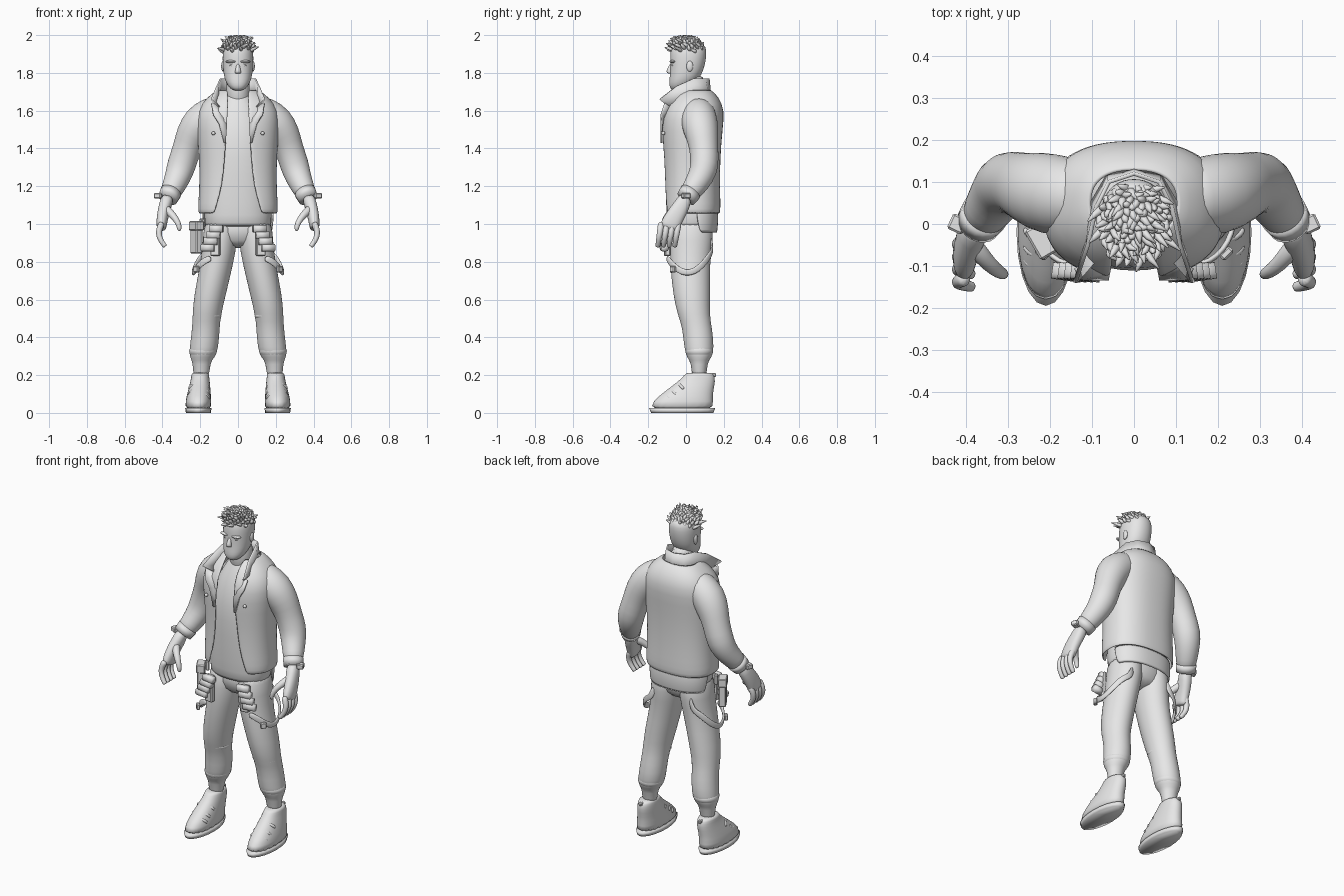
import bpy, bmesh, random
from math import sin, cos, pi, radians, sqrt
from mathutils import Vector, Matrix

random.seed(4)
if "Cube" in bpy.data.objects:
    bpy.data.objects.remove(bpy.data.objects["Cube"], do_unlink=True)

colour = (.8, .8, .8, 1)
grey = bpy.data.materials.new("light_grey")
grey.use_nodes = True
grey.diffuse_color = colour
for node in grey.node_tree.nodes:
    if node.type == 'BSDF_PRINCIPLED':
        node.inputs["Base Color"].default_value = colour

SIDE, UP, DIAGONAL = Vector((1, 0, 0)), Vector((0, 0, 1)), Vector((1, 1, 1))


def finish(name, bm, mirror=False, levels=0, solid=0, bevel=0, smooth=True):
    bmesh.ops.recalc_face_normals(bm, faces=bm.faces[:])
    mesh = bpy.data.meshes.new(name)
    bm.to_mesh(mesh)
    bm.free()
    mesh.materials.append(grey)
    for polygon in mesh.polygons:
        polygon.use_smooth = smooth
    ob = bpy.data.objects.new(name, mesh)
    bpy.context.scene.collection.objects.link(ob)
    if mirror:
        ob.modifiers.new("mirror", 'MIRROR')
    if solid:
        thickness = ob.modifiers.new("thickness", 'SOLIDIFY')
        thickness.thickness, thickness.offset = solid, 0
    if bevel:
        ob.modifiers.new("bevel", 'BEVEL').width = bevel
    if levels:
        ob.modifiers.new("subdivision", 'SUBSURF').levels = levels
        ob.modifiers["subdivision"].render_levels = levels


def power(value, p):
    return (1 if value >= 0 else -1) * abs(value) ** (2 / p)


def skin(bm, rows):
    """Join rows of points with quads and return the rows of vertices."""
    rows = [[bm.verts.new(point) for point in row] for row in rows]
    for a, b in zip(rows, rows[1:]):
        for k in range(len(a) - 1):
            bm.faces.new((a[k], a[k + 1], b[k + 1], b[k]))
    return rows


def add_loft(bm, rings, n, upright, ref, p, depth):
    """Rings are (x, y, z, radius) and, for open wraps, half the front gap in degrees."""
    centres = [Vector(ring[:3]) for ring in rings]
    is_open = len(rings[0]) > 4
    rows = []
    for i, ring in enumerate(rings):
        u, v = SIDE, UP.cross(SIDE)
        if not upright:
            t = (centres[min(i + 1, len(rings) - 1)] - centres[max(i - 1, 0)]).normalized()
            u = (ref - t * ref.dot(t)).normalized()
            v = t.cross(u)
        ratio = depth[0] + (depth[1] - depth[0]) * i / (len(rings) - 1)
        gap = radians(ring[4]) if is_open else 0
        angles = [gap + 2 * (pi - gap) * k / n for k in range(n + 1)]
        rows.append([centres[i] + ring[3] * (u * power(sin(a), p) - v * ratio * power(cos(a), p))
                     for a in angles])
    rows = skin(bm, rows)
    if not is_open:
        bmesh.ops.remove_doubles(bm, verts=[row[k] for row in rows for k in (0, n)], dist=.00001)
        bmesh.ops.holes_fill(bm, edges=[e for e in bm.edges if e.is_boundary], sides=0)


def loft(name, paths, n=20, upright=False, ref=SIDE, p=2, depth=(1, 1), levels=1, **kw):
    bm = bmesh.new()
    for rings in paths:
        add_loft(bm, rings, n, upright, ref, p, depth)
    finish(name, bm, levels=levels, **kw)


def sheet(name, rows, **kw):
    bm = bmesh.new()
    skin(bm, rows)
    finish(name, bm, mirror=True, solid=.01, **kw)


def placed(centre, size, turn=0):
    return Matrix.Translation(centre) @ Matrix.Rotation(radians(turn), 4, 'Z') @ Matrix.Diagonal((*size, 1))


def box(name, centre, size, turn=0, mirror=True):
    bm = bmesh.new()
    bmesh.ops.create_cube(bm, size=1, matrix=placed(centre, size, turn))
    finish(name, bm, mirror=mirror, bevel=.005, smooth=False)


def ball(name, centre, size, mirror=False):
    bm = bmesh.new()
    bmesh.ops.create_uvsphere(bm, u_segments=16, v_segments=10, radius=1, matrix=placed(centre, size))
    finish(name, bm, mirror=mirror)


# Trousers, bunched above the ankles
loft("trouser_hips", [[(0, .03, 1.06, .17), (0, .03, .95, .18), (0, .03, .87, .13)]],
     upright=True, depth=(.64, .6))
loft("trouser_legs", [[(.09, .03, 1.06, .09), (.095, .03, .9, .092), (.11, .02, .8, .088), (.15, .03, .62, .085),
                       (.165, .04, .52, .076), (.17, .06, .45, .073), (.18, .07, .34, .078),
                       (.19, .07, .29, .066), (.193, .07, .27, .045), (.195, .07, .17, .044)]],
     upright=True, depth=(1.3, .9), mirror=True)
loft("trouser_folds", [[(.162, .035, .53, .07), (.163, .037, .515, .08), (.165, .04, .49, .07)],
                       [(.182, .07, .36, .066), (.184, .07, .33, .08), (.188, .07, .29, .066)]],
     upright=True, depth=(1, 1), mirror=True)

# High-top shoes, with bands over the instep
loft("shoe_soles", [[(.21, -.02, 0, .066), (.21, -.02, .025, .07)]],
     upright=True, depth=(2.5, 2.5), levels=0, mirror=True)
loft("shoe_uppers", [[(.21, -.02, .01, .07), (.21, -.02, .06, .07), (.205, .02, .12, .06),
                      (.2, .06, .17, .051), (.2, .07, .2, .047), (.2, .07, .215, .045)]],
     upright=True, p=2.2, depth=(2.5, 1.5), mirror=True)
arc = [pi * k / 6 for k in range(7)]
loft("shoe_bands", [[(.205 + .055 * cos(a), y + .03 - .03 * sin(a), .155 + .75 * y + .03 * sin(a), .009) for a in arc]
                    for y in (-.11, -.08, -.04)], n=8, ref=UP, mirror=True)
box("heel_tabs", (.2, .145, .2), (.02, .03, .02))

# Shirt
loft("shirt", [[(0, .03, .985, .175), (0, .03, .99, .18), (0, .03, 1.1, .18), (0, .03, 1.25, .175),
                (0, .03, 1.45, .17), (0, .04, 1.6, .12), (0, .04, 1.67, .07), (0, .04, 1.69, .064)]],
     upright=True, p=2.3, depth=(.67, 1))
loft("shirt_tail", [[(0, .03, 1.07, .19, 95), (0, .03, .95, .185, 105)]],
     upright=True, p=2.4, depth=(.72, .72), solid=.01)

# Open jacket with turned-up collar
loft("jacket_body", [[(0, .03, 1.055, .205, 33), (0, .03, 1.1, .207, 29), (0, .03, 1.2, .2, 20),
                      (0, .03, 1.35, .2, 16), (0, .03, 1.5, .215, 12), (0, .04, 1.6, .215, 11),
                      (0, .05, 1.67, .16, 14), (0, .05, 1.71, .1, 30)]],
     n=32, upright=True, p=2.4, depth=(.71, .76), solid=.01)
loft("jacket_sleeves", [[(.1, .06, 1.6, .085), (.14, .065, 1.585, .09), (.2, .07, 1.54, .1), (.245, .085, 1.47, .088),
                         (.27, .095, 1.4, .075), (.3, .1, 1.31, .078), (.318, .08, 1.25, .07),
                         (.345, .04, 1.19, .06), (.37, 0, 1.14, .05)]], mirror=True)
loft("sleeve_cuffs", [[(.355, .025, 1.17, .058), (.372, 0, 1.135, .053)]], levels=0, mirror=True)
box("cuff_tabs", (.42, 0, 1.15), (.04, .04, .03), 25)
sheet("jacket_collar", [((0, .13, 1.67), (0, .12, 1.77)), ((.06, .12, 1.66), (.06, .1, 1.77)),
                        ((.1, .05, 1.65), (.09, .04, 1.77)), ((.1, 0, 1.63), (.11, -.05, 1.73)),
                        ((.08, -.07, 1.6), (.14, -.14, 1.66))])
sheet("jacket_lapels", [((.08, -.07, 1.61), (.14, -.11, 1.64)), ((.06, -.11, 1.55), (.13, -.13, 1.58)),
                        ((.06, -.13, 1.5), (.1, -.13, 1.53)), ((.065, -.13, 1.43), (.075, -.13, 1.43))])
ball("jacket_buttons", (.13, -.12, 1.48), (.01, .01, .01), mirror=True)

# Hands with curled fingers
loft("palms", [[(.37, 0, 1.15, .034), (.385, -.02, 1.1, .034), (.4, -.06, 1.04, .031), (.405, -.085, .99, .028),
                (.405, -.09, .97, .022)]], p=2.3, depth=(1, 2.2), mirror=True)
loft("fingers", [[(.4 + .03 * sin(3 * t) - .02 * t, y - .02 * t, 1.01 - .13 * t, .019 - .006 * t)
                  for t in (0, .2, .4, .6, .8, .95, 1)] for y in (-.13, -.1, -.07, -.04)], n=10, mirror=True)
loft("thumbs", [[(.39, -.04, 1.09, .026), (.36, -.08, 1.06, .022), (.33, -.11, 1.03, .018),
                 (.31, -.12, .99, .015), (.31, -.12, .96, .01)]], n=10, mirror=True)

# Head and face
loft("neck", [[(0, .04, 1.6, .07), (0, .03, 1.7, .062), (0, .03, 1.8, .062)]], upright=True, depth=(1, 1.2))
loft("head", [[(0, -.05, 1.705, .02), (0, -.04, 1.72, .045), (0, -.02, 1.75, .066), (0, 0, 1.79, .077),
               (0, .01, 1.85, .082), (0, .012, 1.9, .083), (0, .015, 1.94, .076), (0, .015, 1.965, .05)]],
     upright=True, p=2.2, depth=(1, 1.25))
loft("nose", [[(0, -.075, 1.85, .008), (0, -.085, 1.83, .011), (0, -.09, 1.805, .018), (0, -.08, 1.795, .016)]],
     n=12, upright=True)
for name, height in (("upper_lip", 1.77), ("lower_lip", 1.76)):
    ball(name, (0, -.07, height), (.025, .016, .006))
ball("chin", (0, -.06, 1.73), (.026, .02, .016))
ball("eyes", (.033, -.07, 1.84), (.012, .008, .006), mirror=True)
ball("eyebrows", (.035, -.07, 1.86), (.032, .018, .008), mirror=True)
ball("ears", (.08, .02, 1.835), (.009, .018, .028), mirror=True)

# Twisted hair locks spiralling over the crown
locks = []
count = 120
for i in range(count):
    r, a = sqrt(i / count), 2.4 * i
    rise = sqrt(1 - r * r)
    base = Vector((.07 * r * cos(a), .015 + .08 * r * sin(a), 1.9 + .06 * rise))
    out = Vector((.7 * r * cos(a), .5 * r * sin(a) - .4, .8 * rise + .3))
    sway = Vector((random.uniform(-.6, .8), random.uniform(-.7, .3), random.uniform(-.3, .3)))
    path = [base, base + out * .024, base + out * .035 + sway * .01, base + out * .045 + sway * .03]
    locks.append([(p.x, p.y, min(p.z, 1.993), size) for p, size in zip(path, (.009, .01, .008, .002))])
loft("hair_locks", locks, n=7, ref=DIAGONAL, levels=0)

# Sagging thigh straps, cartridge loops and hip pouch
sweep = [pi * (k / 8 - .5) for k in range(9)]
sag = [(.14 + .1 * cos(a), .02 + .12 * sin(a), .74 + .1 * sin(a) ** 2 + .02 * sin(a), .018) for a in sweep]
loft("thigh_straps", [sag + [(.12, .13, .93, .016)]], n=8, ref=UP, p=4, depth=(.4, .4), mirror=True)
box("strap_buckles", (.22, -.07, .76), (.035, .02, .035), 45)
loft("cartridge_loops", [[(x, -.12, 1.15 - 2.2 * x, .02), (x + .07, -.11, 1.15 - 2.2 * x, .02)]
                         for x in (.08, .095, .11, .125)], n=14, ref=UP, p=2.6, levels=0, mirror=True)
box("cartridge_backing", (.12, -.1, .91), (.05, .03, .16), 8)
box("hip_pouch", (-.22, -.04, .92), (.04, .07, .15), 30, mirror=False)
box("hip_pouch_flap", (-.22, -.04, .99), (.05, .08, .05), 30, mirror=False)
box("hip_pouch_hanger", (-.19, -.02, 1), (.02, .03, .06), 30, mirror=False)
